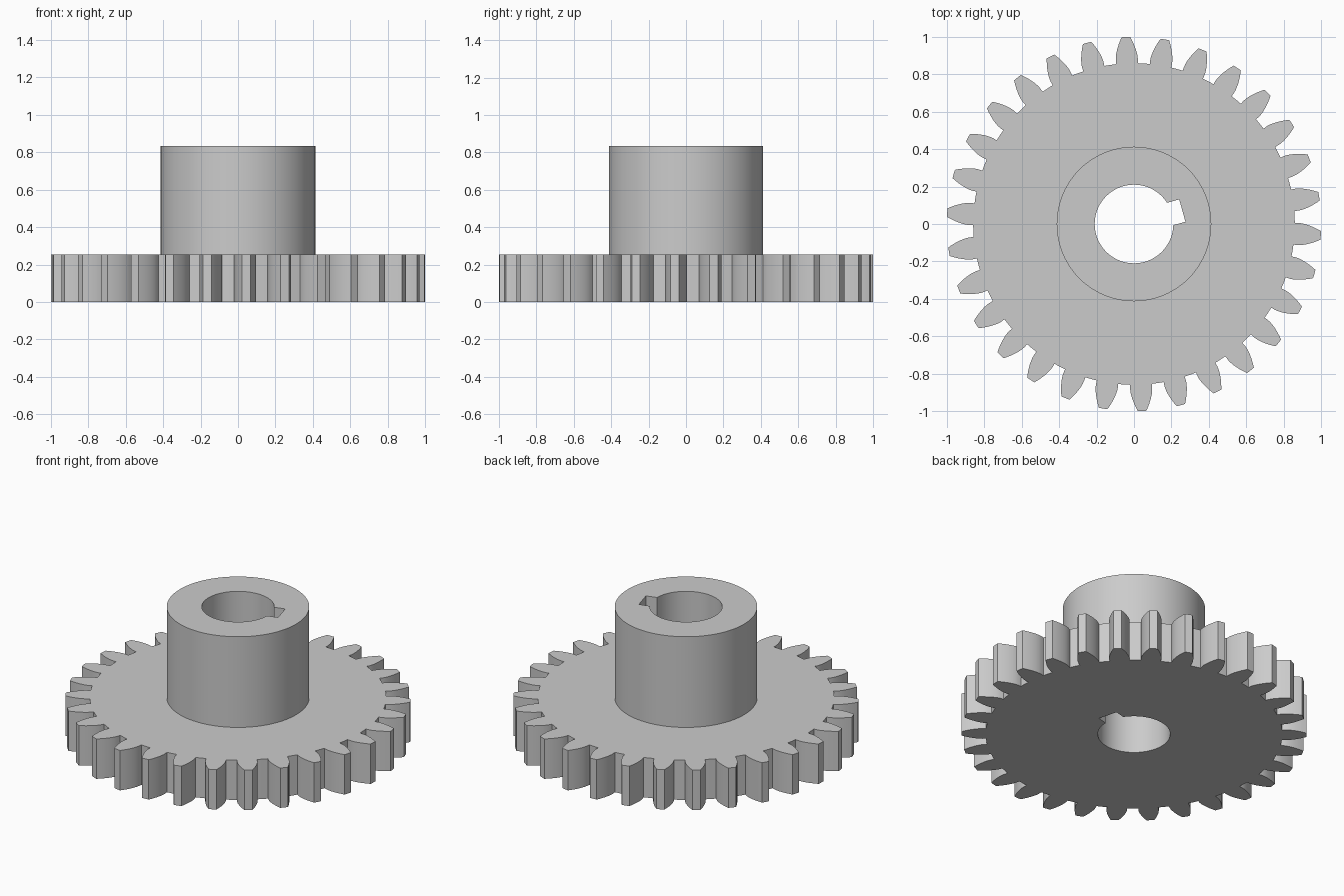
import bpy
import bmesh
from math import acos, asin, cos, pi, radians, sin, sqrt, tan

cube = bpy.data.objects.get("Cube")
if cube:
    bpy.data.objects.remove(cube)

TEETH = 30
TIP_R = 1.0
MODULE = 2 * TIP_R / (TEETH + 2)
PITCH_R = MODULE * TEETH / 2
ROOT_R = PITCH_R - 1.25 * MODULE
PRESSURE = radians(20)
BASE_R = PITCH_R * cos(PRESSURE)
PHASE = radians(8.5)
PLATE_Z, HUB_Z = 0.255, 0.835
HUB_R, BORE_R = 0.413, 0.21
KEY_HALF, KEY_DEPTH, KEY_ANGLE = 0.062, 0.268, radians(15.5)


def polar(r, a):
    return r * cos(a), r * sin(a)


def half_angle(r):
    """Half the angular thickness of an involute tooth at radius r."""
    pressure = acos(min(1, BASE_R / r))
    start = pi / (2 * TEETH) + tan(PRESSURE) - PRESSURE
    return start - (tan(pressure) - pressure)


def tooth_outline(steps=7):
    radii = [ROOT_R] + [BASE_R + (TIP_R - BASE_R) * i / steps for i in range(steps + 1)]
    flank = [(r, half_angle(max(r, BASE_R))) for r in radii]
    tooth = [(r, -a) for r, a in flank] + [(TIP_R, 0)] + [(r, a) for r, a in reversed(flank)]
    tooth.append((ROOT_R, pi / TEETH))
    return [polar(r, PHASE + a + 2 * pi * t / TEETH) for t in range(TEETH) for r, a in tooth]


def bore_outline(steps=80):
    gap = asin(KEY_HALF / BORE_R)
    sweep = 2 * pi - 2 * gap
    points = [polar(BORE_R, KEY_ANGLE + gap + sweep * i / steps) for i in range(steps + 1)]
    for side in (-KEY_HALF, KEY_HALF):
        c, s = cos(KEY_ANGLE), sin(KEY_ANGLE)
        points.append((KEY_DEPTH * c - side * s, KEY_DEPTH * s + side * c))
    return points


bm = bmesh.new()


def ring(points, z):
    verts = [bm.verts.new((x, y, z)) for x, y in points]
    for i, v in enumerate(verts):
        bm.edges.new((verts[i - 1], v))
    return verts


def wall(low, high):
    for i in range(len(low)):
        bm.faces.new((low[i - 1], low[i], high[i], high[i - 1]))


def cap(outer, inner):
    edges = [bm.edges.get((loop[i - 1], loop[i])) for loop in (outer, inner) for i in range(len(loop))]
    bmesh.ops.triangle_fill(bm, edges=edges, use_beauty=True, normal=(0, 0, 1))


# Toothed plate, hub and keyed bore as one closed solid
teeth, bore = tooth_outline(), bore_outline()
hub = [polar(HUB_R, 2 * pi * i / 96) for i in range(96)]
teeth_low, teeth_high = ring(teeth, 0), ring(teeth, PLATE_Z)
hub_low, hub_high = ring(hub, PLATE_Z), ring(hub, HUB_Z)
bore_low, bore_high = ring(bore, 0), ring(bore, HUB_Z)

cap(teeth_low, bore_low)
cap(teeth_high, hub_low)
cap(hub_high, bore_high)
wall(teeth_low, teeth_high)
wall(hub_low, hub_high)
wall(bore_low, bore_high)
bmesh.ops.recalc_face_normals(bm, faces=bm.faces[:])

mesh = bpy.data.meshes.new("gear_with_hub")
bm.to_mesh(mesh)
bm.free()
gear = bpy.data.objects.new("gear_with_hub", mesh)
bpy.context.collection.objects.link(gear)

# Plain grey metal
grey = bpy.data.materials.new("grey_metal")
grey.use_nodes = True
colour = (0.6, 0.6, 0.6, 1)
grey.diffuse_color = colour
grey.node_tree.nodes["Principled BSDF"].inputs["Base Color"].default_value = colour
mesh.materials.append(grey)

# Smooth curves, crisp rims
bpy.ops.object.select_all(action="DESELECT")
gear.select_set(True)
bpy.context.view_layer.objects.active = gear
bpy.ops.object.shade_smooth_by_angle(angle=radians(25))
